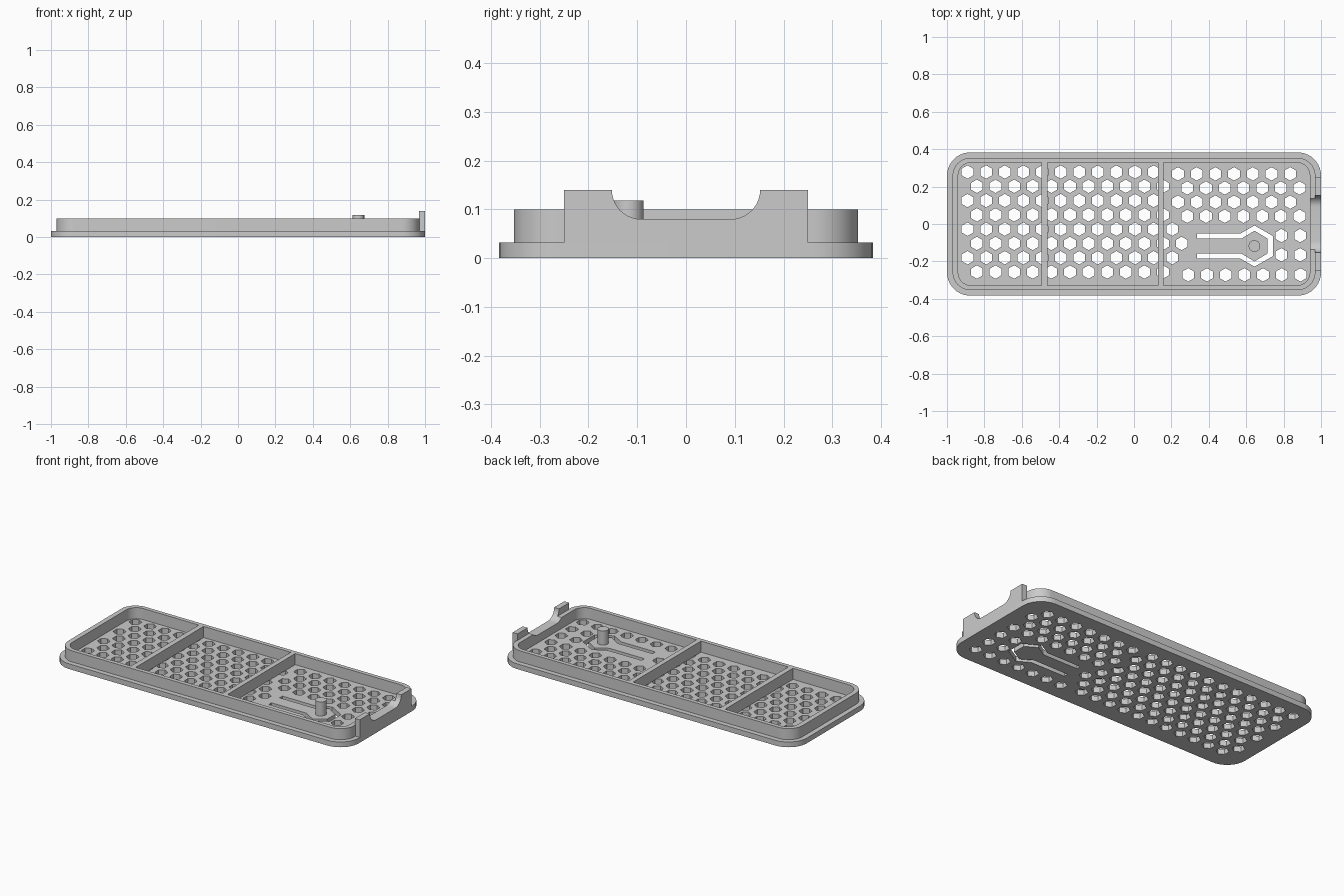
import bpy, bmesh
from math import sin, cos, pi, radians

if "Cube" in bpy.data.objects:
    bpy.data.objects.remove(bpy.data.objects["Cube"], do_unlink=True)

FLOOR, RIM = 0.032, 0.1

grey = bpy.data.materials.new("matte grey")
grey.use_nodes = True
colour = (0.6, 0.6, 0.6, 1)
grey.diffuse_color = colour
grey.node_tree.nodes["Principled BSDF"].inputs["Base Color"].default_value = colour


def rounded_rect(hx, hy, r, steps=10):
    pts = []
    for q, (sx, sy) in enumerate([(1, 1), (-1, 1), (-1, -1), (1, -1)]):
        for i in range(steps + 1):
            a = (q + i / steps) * pi / 2
            pts.append((sx * (hx - r) + r * cos(a), sy * (hy - r) + r * sin(a)))
    return pts


def polygon(cx, cy, r, n, turn=0.0):
    return [(cx + r * cos(turn + 2 * pi * i / n), cy + r * sin(turn + 2 * pi * i / n))
            for i in range(n)]


def rect(x0, x1, y0, y1):
    return [(x0, y0), (x1, y0), (x1, y1), (x0, y1)]


def finish(name, bm):
    bmesh.ops.recalc_face_normals(bm, faces=bm.faces)
    mesh = bpy.data.meshes.new(name)
    bm.to_mesh(mesh)
    bm.free()
    mesh.materials.append(grey)
    ob = bpy.data.objects.new(name, mesh)
    bpy.context.collection.objects.link(ob)
    return ob


def prisms(name, outlines, lo, hi, axis="z"):
    """Extrude flat outlines along z, or (y, z) outlines along x."""
    bm = bmesh.new()
    for pts in outlines:
        place = (lambda p, h: (p[0], p[1], h)) if axis == "z" else (lambda p, h: (h, p[0], p[1]))
        low = [bm.verts.new(place(p, lo)) for p in pts]
        high = [bm.verts.new(place(p, hi)) for p in pts]
        bm.faces.new(low[::-1])
        bm.faces.new(high)
        for i in range(len(pts)):
            j = (i + 1) % len(pts)
            bm.faces.new((low[i], low[j], high[j], high[i]))
    return finish(name, bm)


def activate(ob):
    bpy.ops.object.select_all(action="DESELECT")
    ob.select_set(True)
    bpy.context.view_layer.objects.active = ob


def cut(ob, cutter):
    mod = ob.modifiers.new("cut", "BOOLEAN")
    mod.operation, mod.solver, mod.object = "DIFFERENCE", "EXACT", cutter
    activate(ob)
    bpy.ops.object.modifier_apply(modifier=mod.name)


# Base plate
base = prisms("base_plate", [rounded_rect(1, 0.383, 0.125)], 0, FLOOR)

# Hexagonal vents: main field, then the field around the spring latch
centres = []
for row in range(8):
    y = 0.278 - 0.0764 * row
    last = 11 if row in (4, 5, 6) else 10
    for k in range(last + 1):
        centres.append((-0.89 + 0.05 * (row % 2) + 0.0995 * k, y))
for row in range(4):
    for k in range(7):
        centres.append((0.235 + 0.05 * (row % 2) + 0.1 * k, 0.268 - 0.0755 * row))
centres += [(0.29 + 0.1 * k, -0.272) for k in range(7)]
centres += [(x, y) for x in (0.788, 0.888) for y in (-0.062, -0.165)]
outlines = [polygon(x, y, 0.036, 6, pi / 2) for x, y in centres]

# Slot that frees the spring latch: outer edge out, inner edge back
PX, PY = 0.644, -0.118
outer = [(-0.307, 0.067), (-0.075, 0.067), (0, 0.11), (0.098, 0.054)]
inner = [(-0.307, 0.04), (-0.07, 0.04), (0, 0.082), (0.07, 0.04)]


def loop(half):
    return half + [(x, -y) for x, y in reversed(half)]


slot = loop(outer) + loop(inner)[::-1]
outlines.append([(PX + x, PY + y) for x, y in slot])
cutter = prisms("vent_cutter", outlines, -0.05, FLOOR + 0.05)
cut(base, cutter)
bpy.data.objects.remove(cutter, do_unlink=True)

# Raised rim
bm = bmesh.new()
loops = []
for hx, hy, r in ((0.97, 0.353, 0.095), (0.94, 0.328, 0.068)):
    for z in (FLOOR, RIM):
        loops.append([bm.verts.new((x, y, z)) for x, y in rounded_rect(hx, hy, r)])
out_lo, out_hi, in_lo, in_hi = loops
for a, b in ((out_lo, out_hi), (out_hi, in_hi), (in_hi, in_lo), (in_lo, out_lo)):
    for i in range(len(a)):
        j = (i + 1) % len(a)
        bm.faces.new((a[i], a[j], b[j], b[i]))
rim = finish("rim", bm)

# End plate
end_plate = prisms("end_plate", [rect(0.967, 1, -0.25, 0.25)], FLOOR, 0.14)

# Round-cornered notch through the end plate and the rim
r = 0.06
arc = [(0.152 - r + r * cos(a), 0.14 - r * sin(a))
       for a in (radians(9 * i) for i in range(11))]
profile = [(0.152, 0.2)] + arc
profile += [(-y, z) for y, z in reversed(profile)]
notch = prisms("notch_cutter", [profile], 0.85, 1.1, "x")
cut(rim, notch)
cut(end_plate, notch)
bpy.data.objects.remove(notch, do_unlink=True)

# Dividers and latch pin
left_divider = prisms("dividers", [rect(-0.495, -0.463, -0.332, 0.332),
                                   rect(0.128, 0.158, -0.332, 0.332)], FLOOR, RIM)
pin = prisms("latch_pin", [polygon(PX, PY, 0.031, 32)], FLOOR, 0.118)

# Smooth rounded walls, keeping hard edges
for ob in (base, rim, end_plate, left_divider, pin):
    activate(ob)
    bpy.ops.object.shade_smooth_by_angle(angle=radians(30))
